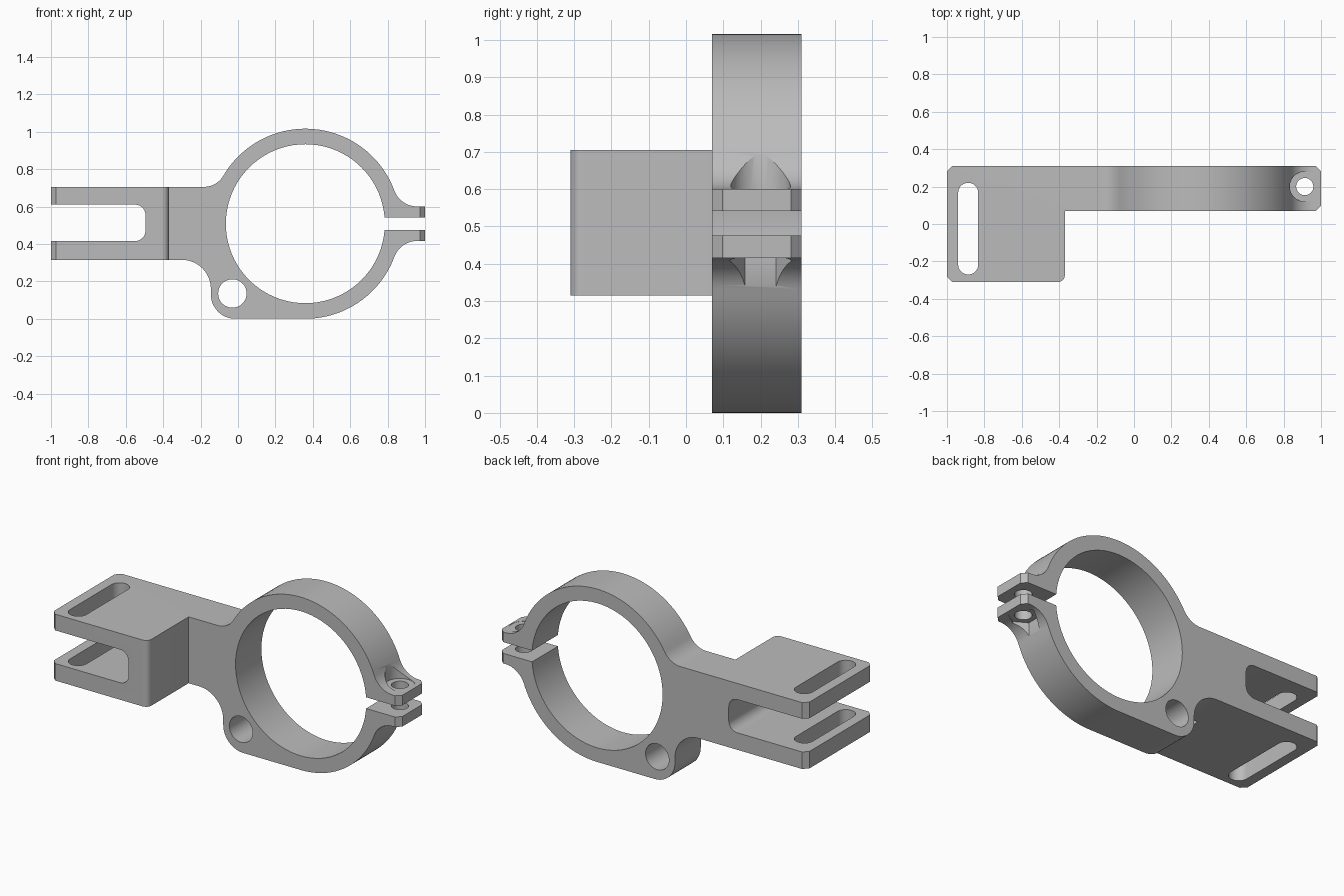
import bpy, bmesh, math

cube = bpy.data.objects.get("Cube")
if cube:
    bpy.data.objects.remove(cube, do_unlink=True)

metal = bpy.data.materials.new("plain_grey")
metal.use_nodes = True
grey = (0.5, 0.5, 0.5, 1)
metal.diffuse_color = grey
metal.node_tree.nodes["Principled BSDF"].inputs["Base Color"].default_value = grey


def arc(cx, cy, r, a0, a1, n=12):
    """Points along an arc, angles in degrees."""
    angles = [math.radians(a0 + (a1 - a0) * i / n) for i in range(n + 1)]
    return [(cx + r * math.cos(a), cy + r * math.sin(a)) for a in angles]


def circle(cx, cy, r, n):
    return arc(cx, cy, r, 0, 360, n)[:-1]


def rounded_box(x0, x1, y0, y1, r, n=10):
    return (arc(x1 - r, y1 - r, r, 0, 90, n) + arc(x0 + r, y1 - r, r, 90, 180, n)
            + arc(x0 + r, y0 + r, r, 180, 270, n) + arc(x1 - r, y0 + r, r, 270, 360, n))


def prism(name, points, low, high, axis):
    """Closed solid from an outline, along Y (outline in XZ) or Z (outline in XY)."""
    # Drop points that repeat their predecessor
    points = [p for i, p in enumerate(points) if math.dist(p, points[i - 1]) > 1e-4]
    bm = bmesh.new()
    rings = []
    for level in (low, high):
        rings.append([bm.verts.new((u, level, v) if axis == "Y" else (u, v, level))
                      for u, v in points])
    bottom, top = rings
    bm.faces.new(bottom[::-1])
    bm.faces.new(top)
    for i in range(len(points)):
        bm.faces.new((bottom[i - 1], bottom[i], top[i], top[i - 1]))
    bmesh.ops.recalc_face_normals(bm, faces=bm.faces[:])
    mesh = bpy.data.meshes.new(name)
    bm.to_mesh(mesh)
    bm.free()
    mesh.materials.append(metal)
    obj = bpy.data.objects.new(name, mesh)
    bpy.context.scene.collection.objects.link(obj)
    return obj


def combine(target, tool, operation):
    mod = target.modifiers.new(tool.name, "BOOLEAN")
    mod.object, mod.operation, mod.solver = tool, operation, "EXACT"
    bpy.context.view_layer.objects.active = target
    bpy.context.view_layer.update()
    bpy.ops.object.modifier_apply(modifier=mod.name)
    bpy.data.objects.remove(tool, do_unlink=True)


# Main dimensions
RX, RZ, R = 0.36, 0.508, 0.508          # clamp ring
ARM_LOW, ARM_HIGH = 0.315, 0.705        # mounting arm
EAR, GAP = 0.092, 0.033                 # half heights of clamp ears and split
BX, BY = 0.913, 0.2                     # clamp bolt


def fillet(level, r, side):
    """Centre of a fillet between the ring and a flat top, and its angle on the ring."""
    dz = level + r - RZ
    dx = side * math.sqrt((R + r) ** 2 - dz ** 2)
    return RX + dx, level + r, math.degrees(math.atan2(dz, dx))


# Side outline: arm, ring, ears and pivot lug
ax, az, a_ang = fillet(ARM_HIGH, 0.12, -1)
ex, ez, e_ang = fillet(RZ + EAR, 0.13, 1)
ear = arc(ex, ez, 0.13, 180 + e_ang, 270)
outline = [(-1.1, ARM_HIGH)]
outline += arc(ax, az, 0.12, 270, 180 + a_ang)
outline += arc(RX, RZ, R, a_ang, e_ang, 40)
outline += ear + [(1.1, RZ + EAR), (1.1, RZ - EAR)]
outline += [(x, 2 * RZ - z) for x, z in reversed(ear)]
outline += arc(RX, RZ, R, -e_ang, -90, 32)
outline += arc(-0.015, 0.13, 0.13, 270, 180)
outline += arc(-0.3, 0.16, 0.155, 0, 90)
outline += [(-1.1, ARM_LOW)]
bracket = prism("clamp_bracket", outline, -0.5, 0.5, "Y")

# Plan outline: deep arm block at one end, thin clamp plate at the other
c = 0.028
plan = [(-1, 0.31 - c), (-1, -0.31 + c), (-1 + c, -0.31)]
plan += arc(-0.37 - 0.035, -0.31 + 0.035, 0.035, 270, 360, 8)
plan += [(-0.37, 0.07), (1 - c, 0.07), (1, 0.07 + c), (1, 0.31 - c), (1 - c, 0.31),
         (-1 + c, 0.31)]
combine(bracket, prism("plan_shape", plan, -0.2, 1.3, "Z"), "INTERSECT")

# Openings
split = [(RX, RZ - GAP), (1.2, RZ - GAP), (1.2, RZ + GAP), (RX, RZ + GAP)]
hexagon = arc(BX, BY, 0.084, 30, 330, 5)
cutters = [
    prism("ring_bore", circle(RX, RZ, 0.425, 80), -0.6, 0.6, "Y"),
    prism("ring_split", split, -0.6, 0.6, "Y"),
    prism("pivot_hole", circle(-0.03, 0.135, 0.076, 36), -0.6, 0.6, "Y"),
    prism("arm_slot", rounded_box(-1.3, -0.495, 0.415, 0.61, 0.055), -0.6, 0.6, "Y"),
    prism("adjuster_slot", rounded_box(-0.94, -0.833, -0.27, 0.22, 0.053), 0.1, 0.9, "Z"),
    prism("bolt_hole", circle(BX, BY, 0.046, 32), 0.2, 0.9, "Z"),
    prism("bolt_head_recess", circle(BX, BY, 0.08, 36), RZ + EAR - 0.001, 0.9, "Z"),
    prism("nut_recess", hexagon, 0.1, RZ - EAR + 0.001, "Z"),
]
for cutter in cutters:
    combine(bracket, cutter, "DIFFERENCE")

# Smooth curved walls, crisp edges
bpy.ops.object.select_all(action="DESELECT")
bracket.select_set(True)
bpy.context.view_layer.objects.active = bracket
bpy.ops.object.shade_smooth_by_angle(angle=math.radians(25))
